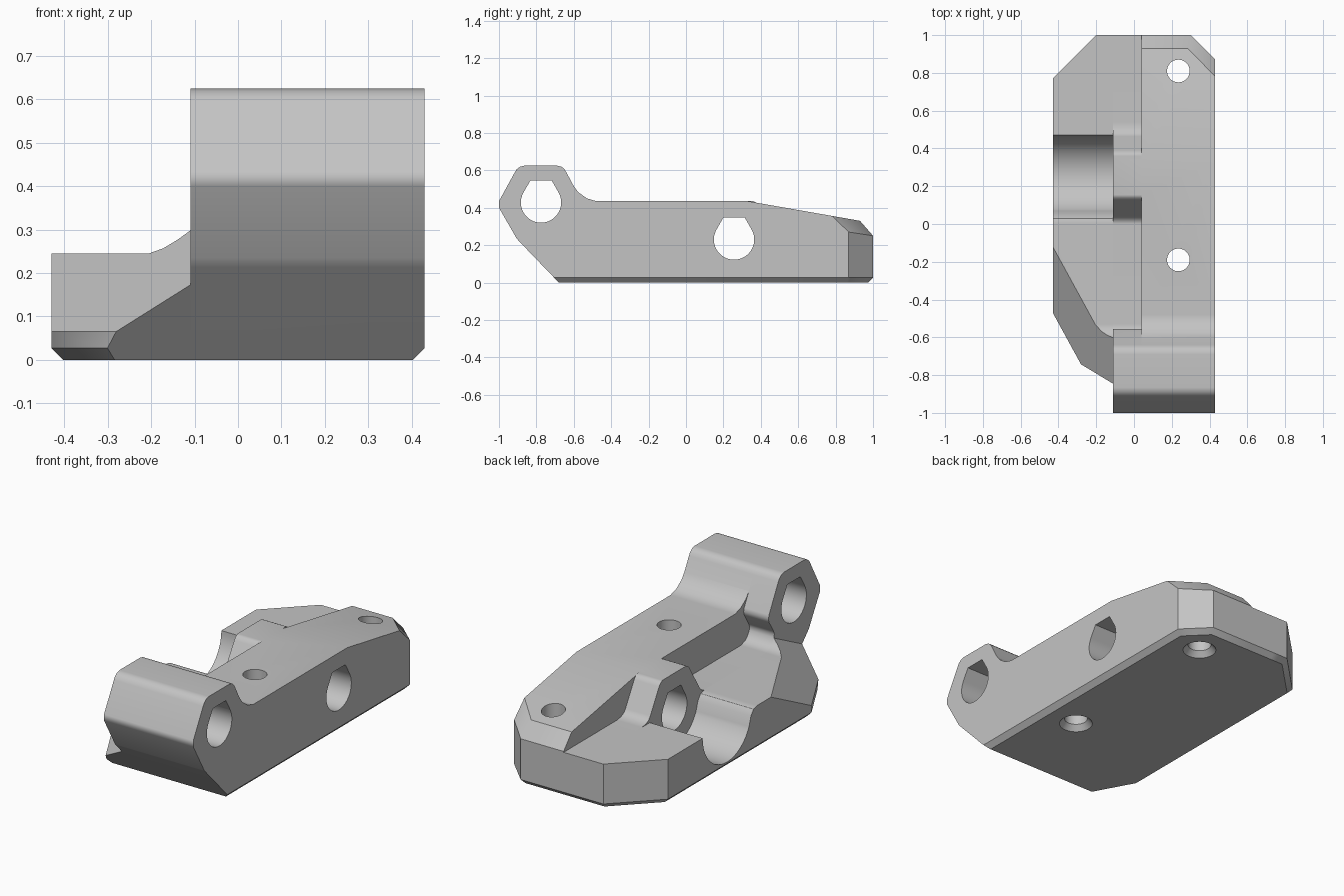
import bpy
import bmesh
from math import sin, cos, radians
from mathutils import Vector

if "Cube" in bpy.data.objects:
    bpy.data.objects.remove(bpy.data.objects["Cube"], do_unlink=True)

grey = bpy.data.materials.new("plain_grey")
grey.use_nodes = True
grey.diffuse_color = (0.55, 0.55, 0.55, 1)
grey.node_tree.nodes["Principled BSDF"].inputs["Base Color"].default_value = grey.diffuse_color


def finish(name, bm):
    bmesh.ops.recalc_face_normals(bm, faces=bm.faces[:])
    mesh = bpy.data.meshes.new(name)
    bm.to_mesh(mesh)
    bm.free()
    mesh.materials.append(grey)
    ob = bpy.data.objects.new(name, mesh)
    bpy.context.collection.objects.link(ob)
    return ob


def prism(name, profile, x0, x1, cuts=()):
    """Extrude a (y, z) profile along x, then trim it with (point, normal) planes."""
    bm = bmesh.new()
    lo = [bm.verts.new((x0, y, z)) for y, z in profile]
    hi = [bm.verts.new((x1, y, z)) for y, z in profile]
    bm.faces.new(lo)
    bm.faces.new(hi[::-1])
    for i in range(len(lo)):
        bm.faces.new((lo[i - 1], hi[i - 1], hi[i], lo[i]))
    for co, no in cuts:
        bmesh.ops.bisect_plane(bm, geom=bm.verts[:] + bm.edges[:] + bm.faces[:], dist=1e-5,
                               plane_co=co, plane_no=Vector(no).normalized(), clear_outer=True)
        bmesh.ops.holes_fill(bm, edges=[e for e in bm.edges if e.is_boundary], sides=0)
    return finish(name, bm)


def combine(target, other, operation):
    mod = target.modifiers.new(operation, "BOOLEAN")
    mod.operation = operation
    mod.solver = "EXACT"
    mod.object = other
    bpy.context.view_layer.objects.active = target
    bpy.ops.object.modifier_apply(modifier=mod.name)
    bpy.data.objects.remove(other, do_unlink=True)


def bottom_bevel(x, y, nx, ny):
    """Bevel plane under the wall through (x, y) with outward direction (nx, ny)."""
    n = Vector((nx, ny, 0)).normalized()
    return (Vector((x, y, 0.027)), n - Vector((0, 0, 1)))


def wall(x, y, nx, ny):
    return [((x, y, 0), (nx, ny, 0)), bottom_bevel(x, y, nx, ny)]


# Profiles, starting at the shared front end of the hinge barrel
nose = [(-0.68, 0), (-0.885, 0.213), (-0.905, 0.235), (-1, 0.40), (-1, 0.435),
        (-0.915, 0.59), (-0.905, 0.606), (-0.888, 0.619), (-0.865, 0.625), (-0.69, 0.625),
        (-0.665, 0.619), (-0.65, 0.606), (-0.64, 0.59)]
rail = nose + [(-0.6, 0.515), (-0.575, 0.482), (-0.53, 0.45), (-0.48, 0.435), (0.33, 0.435),
               (0.93, 0.33), (1, 0.25), (1, 0)]
root = [(-0.60, 0.335), (-0.606, 0.318), (-0.603, 0.30), (-0.59, 0.277),
        (-0.568, 0.257), (-0.53, 0.245)]
knuckle = nose + [(-0.56, 0.44), (-0.555, 0.42), (-0.56, 0.40)] + root + [
    (0, 0.245), (0.018, 0.25), (0.032, 0.262), (0.045, 0.28), (0.125, 0.41), (0.138, 0.426),
    (0.155, 0.435), (0.36, 0.435), (0.377, 0.426), (0.39, 0.41), (0.465, 0.28),
    (0.48, 0.262), (0.505, 0.25), (0.54, 0.245), (1, 0.245), (1, 0)]
trough = [(0.26 + 0.21 * cos(radians(a)), 0.245 + 0.21 * sin(radians(a)))
          for a in range(205, 361, 5)]

# Main body: full-height rail beside the low knuckle section
back = [bottom_bevel(0, 1, 0, 1)]
body = prism("hinge_bracket", rail, 0.04, 0.43,
             back + [bottom_bevel(0.43, 0, 1, 0),
                     ((0.43, 0.87, 0.27), (0.095, 0.113, 0.117))] + wall(0.43, 0.87, 1, 1))
combine(body, prism("knuckle_section", knuckle, -0.11, 0.04, back), "UNION")

# Side plate: a convex block trimmed by planes, then hollowed along its top
block = [(-1, 0), (1, 0), (1, 0.5), (-1, 0.5)]
plate = prism("side_plate", block, -0.43, -0.11,
              [((-0.43, -0.12, 0.245), (-0.158, -0.0864, 0.168)),
               ((0, -0.68, 0), (0, -0.213, -0.205))]
              + back + [bottom_bevel(-0.43, 0, -1, 0)]
              + wall(-0.43, 0.77, -1, 1) + wall(-0.43, -0.47, -0.877, -0.48))
clearance = [(-0.60, 0.8)] + root + [(0, 0.245), (0.03, 0.236), (0.053, 0.208)] + trough + [
    (1.1, 0.245), (1.1, 0.8)]
combine(plate, prism("plate_clearance", clearance, -0.6, 0), "DIFFERENCE")

# Cross holes: round below, flat-topped above
r, top = 0.108, 0.118
half = (r - top * sin(radians(30))) / cos(radians(30))
for y, z in [(-0.775, 0.428), (0.257, 0.23)]:
    hole = [(y + r * cos(radians(a)), z + r * sin(radians(a))) for a in range(150, 391, 10)]
    hole += [(y + half, z + top), (y - half, z + top)]
    combine(body, prism("cross_hole", hole, -0.6, 0.6), "DIFFERENCE")

# Screw holes with a countersunk mouth underneath
for y in (0.81, -0.19):
    bm = bmesh.new()
    rings = []
    for radius, z in [(0.09, -0.005), (0.06, 0.03), (0.06, 0.7)]:
        rings.append(bmesh.ops.create_circle(bm, segments=40, radius=radius)["verts"])
        bmesh.ops.translate(bm, verts=rings[-1], vec=(0.235, y, z))
    for low, high in zip(rings, rings[1:]):
        for i in range(40):
            j = (i + 1) % 40
            bm.faces.new((low[i], low[j], high[j], high[i]))
    bm.faces.new(rings[0])
    bm.faces.new(rings[-1])
    combine(body, finish("screw_hole", bm), "DIFFERENCE")

# Smooth the rounded edges only, keeping the large faces flat
for part in (body, plate):
    for ob in bpy.context.selected_objects:
        ob.select_set(False)
    part.select_set(True)
    bpy.context.view_layer.objects.active = part
    bpy.ops.object.shade_smooth_by_angle(angle=radians(32))
    part.modifiers.new("flat_faces", "WEIGHTED_NORMAL").keep_sharp = True
